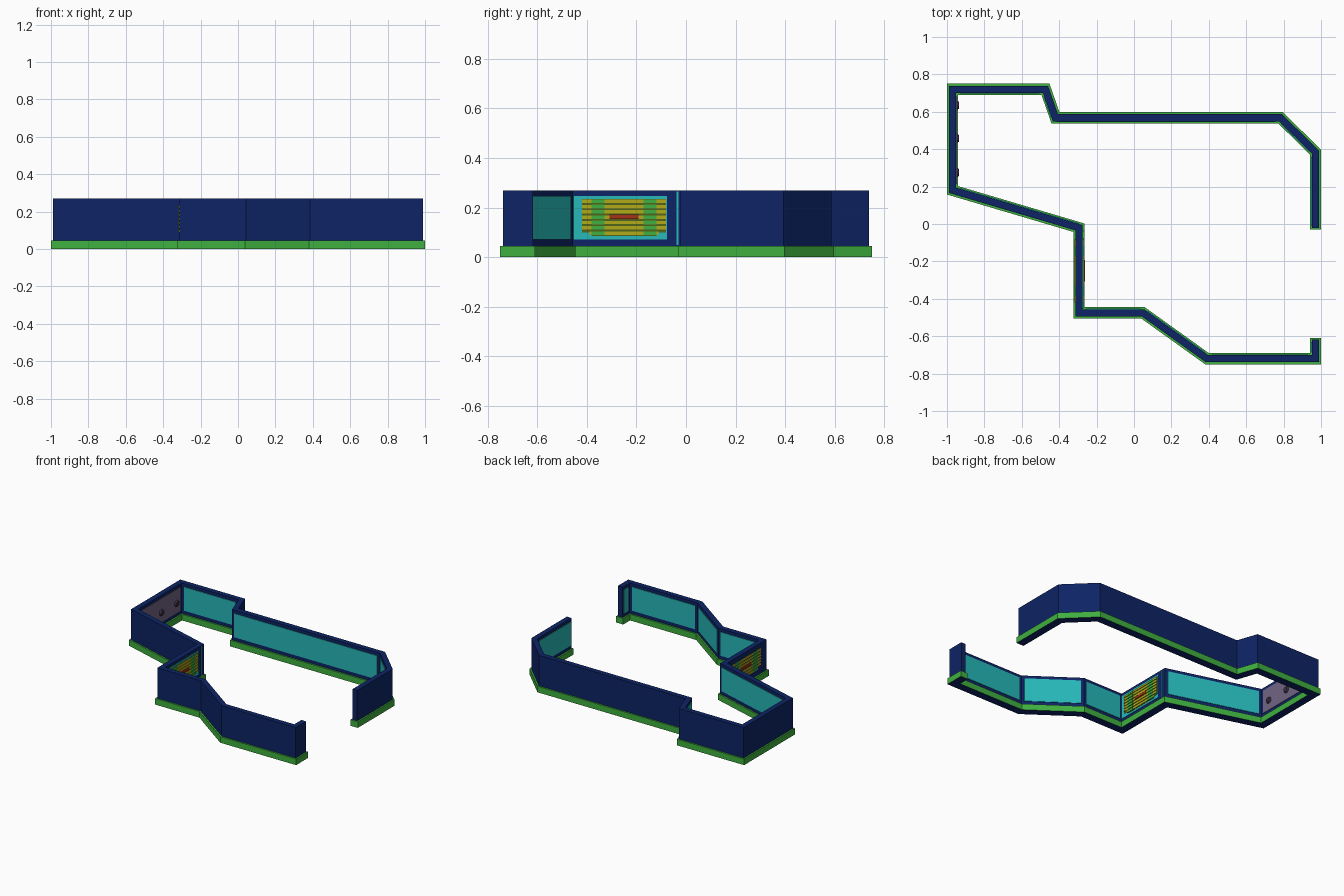
import bpy
import bmesh
from math import pi
from mathutils import Vector, Matrix

cube = bpy.data.objects.get("Cube")
if cube:
    bpy.data.objects.remove(cube)


def material(name, rgb):
    m = bpy.data.materials.new(name)
    m.use_nodes = True
    m.diffuse_color = (*rgb, 1)
    m.node_tree.nodes["Principled BSDF"].inputs["Base Color"].default_value = (*rgb, 1)
    return m


NAVY = material("navy", (0.004, 0.017, 0.13))
GREEN = material("green", (0.05, 0.43, 0.05))
TEAL = material("teal", (0.02, 0.48, 0.48))
GREY = material("mauve grey", (0.17, 0.13, 0.23))
DARK = material("dark grey", (0.04, 0.03, 0.06))
YELLOW = material("yellow", (0.45, 0.4, 0.01))
RED = material("red", (0.38, 0.03, 0.01))
OLIVE = material("olive", (0.08, 0.13, 0.01))

# Centreline of the wall, with the inside on its left
PATH = [Vector(p) for p in (
    (0.97, -0.03), (0.97, 0.385), (0.783, 0.568), (-0.42, 0.568), (-0.473, 0.72),
    (-0.97, 0.72), (-0.97, 0.18), (-0.294, -0.02), (-0.294, -0.475),
    (0.048, -0.475), (0.39, -0.72), (0.97, -0.72), (0.97, -0.61))]


def finish(name, bm, *mats):
    bmesh.ops.recalc_face_normals(bm, faces=bm.faces)
    mesh = bpy.data.meshes.new(name)
    bm.to_mesh(mesh)
    bm.free()
    for m in mats:
        mesh.materials.append(m)
    ob = bpy.data.objects.new(name, mesh)
    bpy.context.collection.objects.link(ob)
    return ob


def left_of(a, b):
    d = (b - a).normalized()
    return Vector((-d.y, d.x))


def offset(points, dist):
    """Offset an open path sideways with mitred corners."""
    sides = [left_of(a, b) for a, b in zip(points, points[1:])]
    result = []
    for i, p in enumerate(points):
        n1, n2 = sides[max(i - 1, 0)], sides[min(i, len(sides) - 1)]
        result.append(p + (n1 + n2) * dist / (1 + n1.dot(n2)))
    return result


def wall(name, half, z0, z1, trim, *mats):
    pts = [p.copy() for p in PATH]
    pts[0] += (pts[1] - pts[0]).normalized() * trim
    pts[-1] += (pts[-2] - pts[-1]).normalized() * trim
    bm = bmesh.new()
    rings = []
    for l, r in zip(offset(pts, half), offset(pts, -half)):
        rings.append([bm.verts.new((q.x, q.y, z))
                      for q, z in ((l, z0), (r, z0), (r, z1), (l, z1))])
    for a, b in zip(rings, rings[1:]):
        for k in range(4):
            j = (k + 1) % 4
            bm.faces.new((a[k], a[j], b[j], b[k]))
    bm.faces.new(rings[0])
    bm.faces.new(rings[-1])
    bm.normal_update()
    if len(mats) > 1:
        for f in bm.faces:
            f.material_index = int(f.calc_center_median().z < 0.001)
    return finish(name, bm, *mats)


def box(name, lo, hi, mat):
    bm = bmesh.new()
    lo, hi = Vector(lo), Vector(hi)
    bmesh.ops.create_cube(bm, size=1, matrix=Matrix.Translation((lo + hi) / 2)
                          @ Matrix.Diagonal((*(hi - lo), 1)))
    return finish(name, bm, mat)


def panel(name, a, b, z0, z1, mat, thick=0.004):
    """Thin upright plate on the inside of the line a-b."""
    n = left_of(a, b) * thick
    bm = bmesh.new()
    base = [bm.verts.new((p.x, p.y, z0)) for p in (a, b, b + n, a + n)]
    top = [bm.verts.new((p.x, p.y, z1)) for p in (a, b, b + n, a + n)]
    bm.faces.new(base)
    bm.faces.new(top)
    for k in range(4):
        j = (k + 1) % 4
        bm.faces.new((base[k], base[j], top[j], top[k]))
    return finish(name, bm, mat)


# Wall and its wider footing
wall("footing", 0.03, 0, 0.045, 0, GREEN, NAVY)
wall("wall", 0.019, 0.04, 0.27, 0.008, NAVY)

# Inner panels, one for each straight run
inner = offset(PATH, 0.019)
LEFT_RUN, GRILLE_RUN = 5, 7
for i, (a, b) in enumerate(zip(inner, inner[1:])):
    d = (b - a).normalized()
    m0, m1 = (0.07, 0.005) if i == GRILLE_RUN else (0.02, 0.02)
    panel(f"inner_panel_{i + 1}", a + d * m0, b - d * m1, 0.072, 0.247,
          GREY if i == LEFT_RUN else TEAL)
    if i == GRILLE_RUN:
        panel("corner_strip", a + d * 0.025, a + d * 0.033, 0.05, 0.265, TEAL)

# Round studs on the left panel
for k, t in enumerate((0.13, 0.48, 0.84)):
    p = inner[LEFT_RUN].lerp(inner[LEFT_RUN + 1], t)
    bm = bmesh.new()
    bmesh.ops.create_cone(bm, cap_ends=True, segments=16, radius1=0.026, radius2=0.018,
                          depth=0.016, matrix=Matrix.Translation((p.x + 0.008, p.y, 0.145))
                          @ Matrix.Rotation(pi / 2, 4, 'Y'))
    finish(f"stud_{k + 1}", bm, DARK)

# Grille: backing plate and slats running right through the wall
MID_Y, HALF_Y = -0.25, 0.17
box("grille_backing", (-0.273, MID_Y - HALF_Y, 0.1), (-0.269, MID_Y + HALF_Y, 0.235), OLIVE)
box("grille_backing_foot", (-0.273, MID_Y - 0.13, 0.086), (-0.269, MID_Y + 0.13, 0.1), OLIVE)
for k in range(7):
    z = 0.097 + k * 0.0215
    half = HALF_Y - (0.03 if k == 0 else 0)
    box(f"slat_{k + 1}", (-0.317, MID_Y - half, z - 0.007),
        (-0.265, MID_Y + half, z + 0.007), YELLOW)
    for s in (-1, 1):
        y = MID_Y + s * 0.105
        box(f"slat_band_{k + 1}_{'front' if s < 0 else 'back'}",
            (-0.318, y - 0.027, z - 0.0075), (-0.264, y + 0.027, z + 0.0075), GREEN)
box("grille_badge", (-0.319, MID_Y - 0.058, 0.155), (-0.262, MID_Y + 0.058, 0.172), RED)
